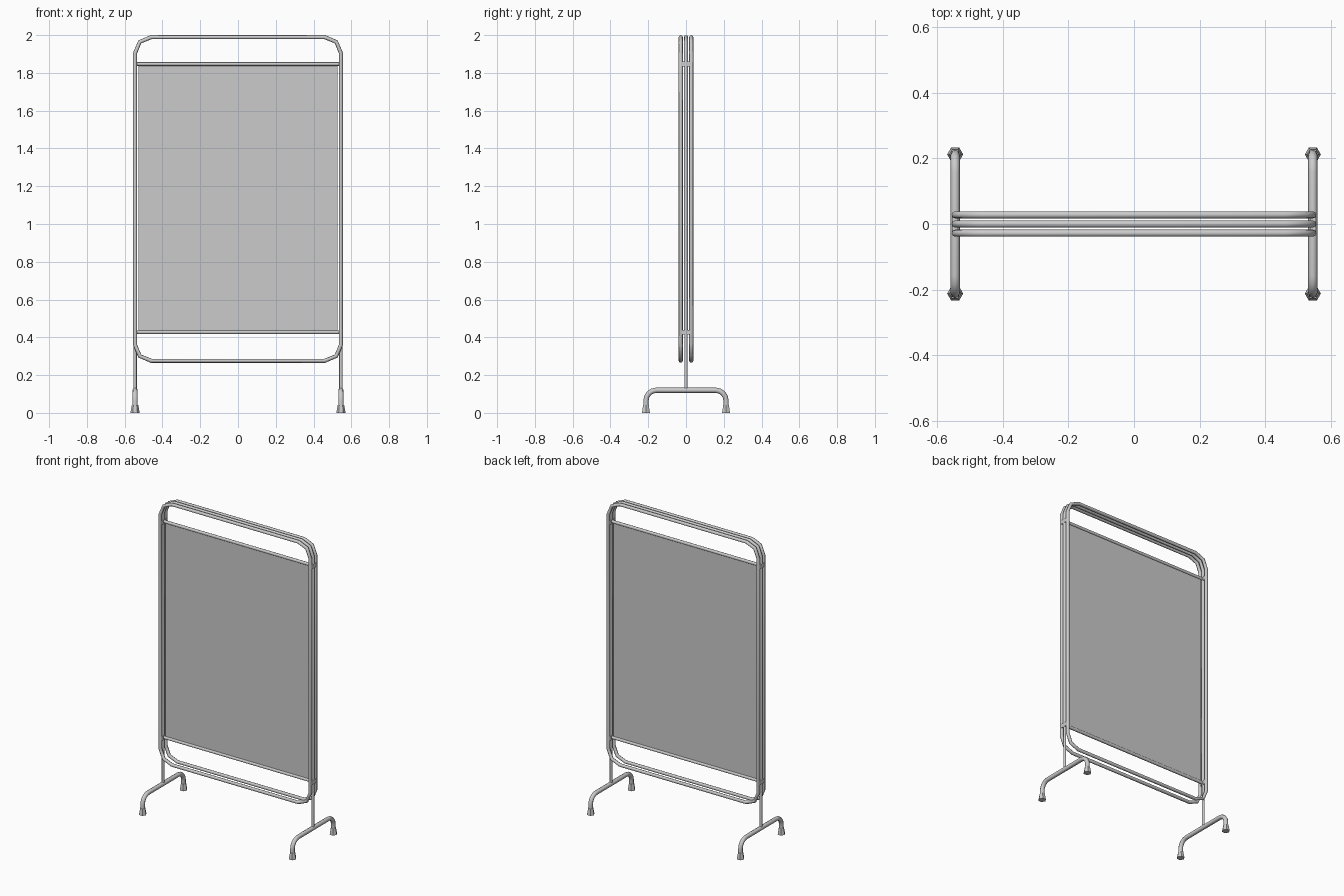
import bpy, bmesh, math
from mathutils import Vector

if "Cube" in bpy.data.objects:
    bpy.data.objects.remove(bpy.data.objects["Cube"])

X = 0.545          # half width to tube centre
GAP = 0.028        # spacing between folded frames
R = 0.0108         # frame tube radius


def rounded(pts, r, seg, closed=False):
    """Round the corners of a polyline."""
    pts = [Vector(p) for p in pts]
    out, n = [], len(pts)
    for i, p in enumerate(pts):
        if not closed and i in (0, n - 1):
            out.append(p)
            continue
        a = (pts[i - 1] - p).normalized()
        b = (pts[(i + 1) % n] - p).normalized()
        for k in range(seg + 1):
            t = k / seg * math.pi / 2
            out.append(p + a * r * (1 - math.sin(t)) + b * r * (1 - math.cos(t)))
    return out


def tube(name, pts, radius, closed=False):
    cu = bpy.data.curves.new(name, 'CURVE')
    cu.dimensions = '3D'
    cu.bevel_depth = radius
    cu.bevel_resolution = 2
    cu.use_fill_caps = True
    sp = cu.splines.new('POLY')
    sp.points.add(len(pts) - 1)
    for q, p in zip(sp.points, pts):
        q.co = (*p, 1)
    sp.use_cyclic_u = closed
    sp.use_smooth = True
    ob = bpy.data.objects.new(name, cu)
    bpy.context.collection.objects.link(ob)
    return ob


def box(name, loc, size):
    bpy.ops.mesh.primitive_cube_add(size=1, location=loc)
    ob = bpy.context.object
    ob.name = name
    ob.scale = size
    return ob


# Outer folding frames: closed rounded loops
for y, side in ((-GAP, "front"), (GAP, "back")):
    loop = [(-X, y, 0.276), (-X, y, 1.989), (X, y, 1.989), (X, y, 0.276)]
    tube(side + "_frame", rounded(loop, 0.085, 2, True), R, True)

# Middle frame: open arch
arch = [(-X, 0, 0.415), (-X, 0, 1.989), (X, 0, 1.989), (X, 0, 0.415)]
tube("middle_frame", rounded(arch, 0.085, 2), R)

# Cross rods and the single fabric sheet in the middle frame
for z, pos in ((1.847, "top"), (0.427, "bottom")):
    tube(pos + "_rod", [(-X + 0.008, 0, z), (X - 0.008, 0, z)], 0.01)
box("fabric", (0, 0, 1.137), (1.052, 0.002, 1.42))

for s, side in ((-1, "left"), (1, "right")):
    # Hinges joining the three frames
    for z, pos in ((1.846, "top"), (0.427, "bottom")):
        box(f"{side}_{pos}_hinge", (s * X, 0, z), (0.018, 2 * GAP, 0.026))
    # Support pole
    tube(side + "_pole", [(s * X, 0, 0.12), (s * X, 0, 0.44)], 0.009)
    # Bent foot tube
    foot = [(s * X, -0.212, 0.01), (s * X, -0.212, 0.12),
            (s * X, 0.212, 0.12), (s * X, 0.212, 0.01)]
    tube(side + "_foot", rounded(foot, 0.055, 4), 0.014)
    # Hexagonal rubber caps
    for t, end in ((-1, "front"), (1, "back")):
        bpy.ops.mesh.primitive_cone_add(vertices=6, radius1=0.0245, radius2=0.017,
                                        depth=0.042, location=(s * X, t * 0.212, 0.021),
                                        rotation=(0, 0, math.pi / 6))
        bpy.context.object.name = f"{side}_{end}_cap"
